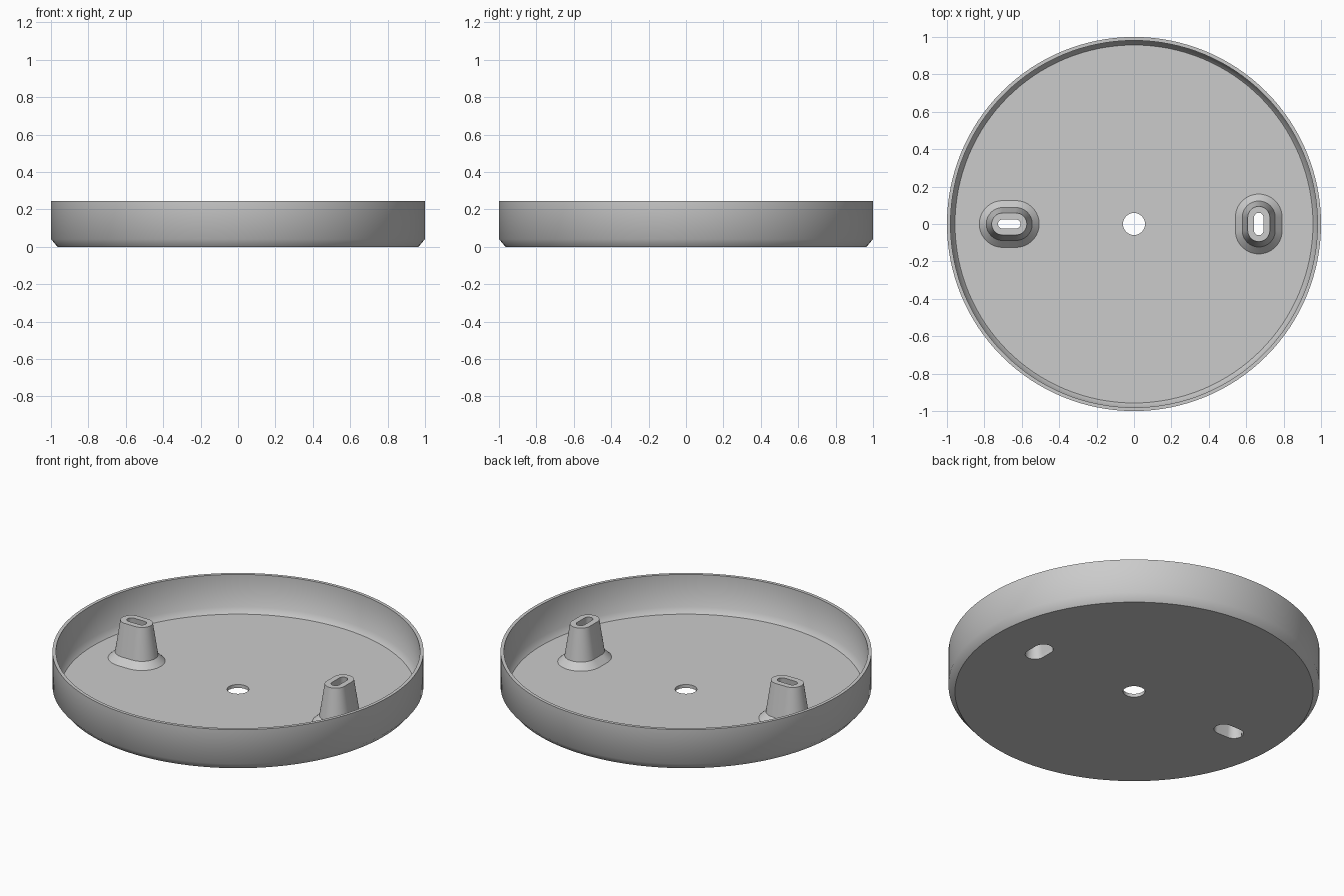
import bpy
import bmesh
from math import sin, cos, pi, radians

cube = bpy.data.objects.get("Cube")
if cube:
    bpy.data.objects.remove(cube, do_unlink=True)

grey = bpy.data.materials.new("plain_grey")
grey.use_nodes = True
colour = (0.6, 0.6, 0.6, 1)
grey.diffuse_color = colour
grey.node_tree.nodes["Principled BSDF"].inputs["Base Color"].default_value = colour

FLOOR, RIM = 0.02, 0.245
SLOT_HALF = 0.035      # half the straight length of every slot
BORE = 0.053           # slot radius on the underside


def circle(r, z, n=128):
    return [(r * cos(2 * pi * i / n), r * sin(2 * pi * i / n), z) for i in range(n)]


def stadium(r, z, n=32):
    """Slot outline, long along x."""
    pts = []
    for side in (1, -1):
        for i in range(n + 1):
            a = -pi / 2 + pi * i / n
            pts.append((side * (SLOT_HALF + r * cos(a)), side * r * sin(a), z))
    return pts


def loft(name, rings, closed=False, caps=False):
    """Skin a list of matching rings into a mesh object."""
    bm = bmesh.new()
    loops = [[bm.verts.new(p) for p in ring] for ring in rings]
    pairs = list(zip(loops, loops[1:]))
    if closed:
        pairs.append((loops[-1], loops[0]))
    n = len(loops[0])
    for a, b in pairs:
        for i in range(n):
            j = (i + 1) % n
            bm.faces.new((a[i], a[j], b[j], b[i]))
    if caps:
        bm.faces.new(loops[0][::-1])
        bm.faces.new(loops[-1])
    if closed or caps:
        bmesh.ops.recalc_face_normals(bm, faces=bm.faces)
    mesh = bpy.data.meshes.new(name)
    bm.to_mesh(mesh)
    bm.free()
    mesh.materials.append(grey)
    obj = bpy.data.objects.new(name, mesh)
    bpy.context.collection.objects.link(obj)
    return obj


def activate(obj):
    bpy.ops.object.select_all(action='DESELECT')
    obj.select_set(True)
    bpy.context.view_layer.objects.active = obj


def smooth(obj, degrees):
    activate(obj)
    bpy.ops.object.shade_smooth_by_angle(angle=radians(degrees))


# Round tray with a centre hole: underside, chamfer, wall, rim, inside
profile = [(0.059, 0), (0.965, 0), (1, 0.041), (1, RIM),
           (0.981, RIM), (0.981, 0.052), (0.957, FLOOR), (0.059, FLOOR)]
tray = loft("tray", [circle(r, z) for r, z in profile], closed=True)

# Hollow tapered posts with a flared foot, one turned a quarter
for name, x, turn in (("right_post", -0.667, 0), ("left_post", 0.667, pi / 2)):
    outline = [(0.125, FLOOR), (0.088, 0.057), (0.059, RIM),
               (0.025, RIM), (BORE, FLOOR)]
    post = loft(name, [stadium(r, z) for r, z in outline])
    post.location.x = x
    post.rotation_euler.z = turn
    smooth(post, 30)

    # Slot through the tray floor under the post
    cutter = loft("slot_cutter", [stadium(BORE, -0.1), stadium(BORE, 0.1)], caps=True)
    cutter.location.x = x
    cutter.rotation_euler.z = turn
    cutter.hide_render = True
    activate(tray)
    cut = tray.modifiers.new("slot", 'BOOLEAN')
    cut.operation = 'DIFFERENCE'
    cut.solver = 'EXACT'
    cut.object = cutter
    bpy.ops.object.modifier_apply(modifier=cut.name)
    bpy.data.objects.remove(cutter, do_unlink=True)

smooth(tray, 45)
